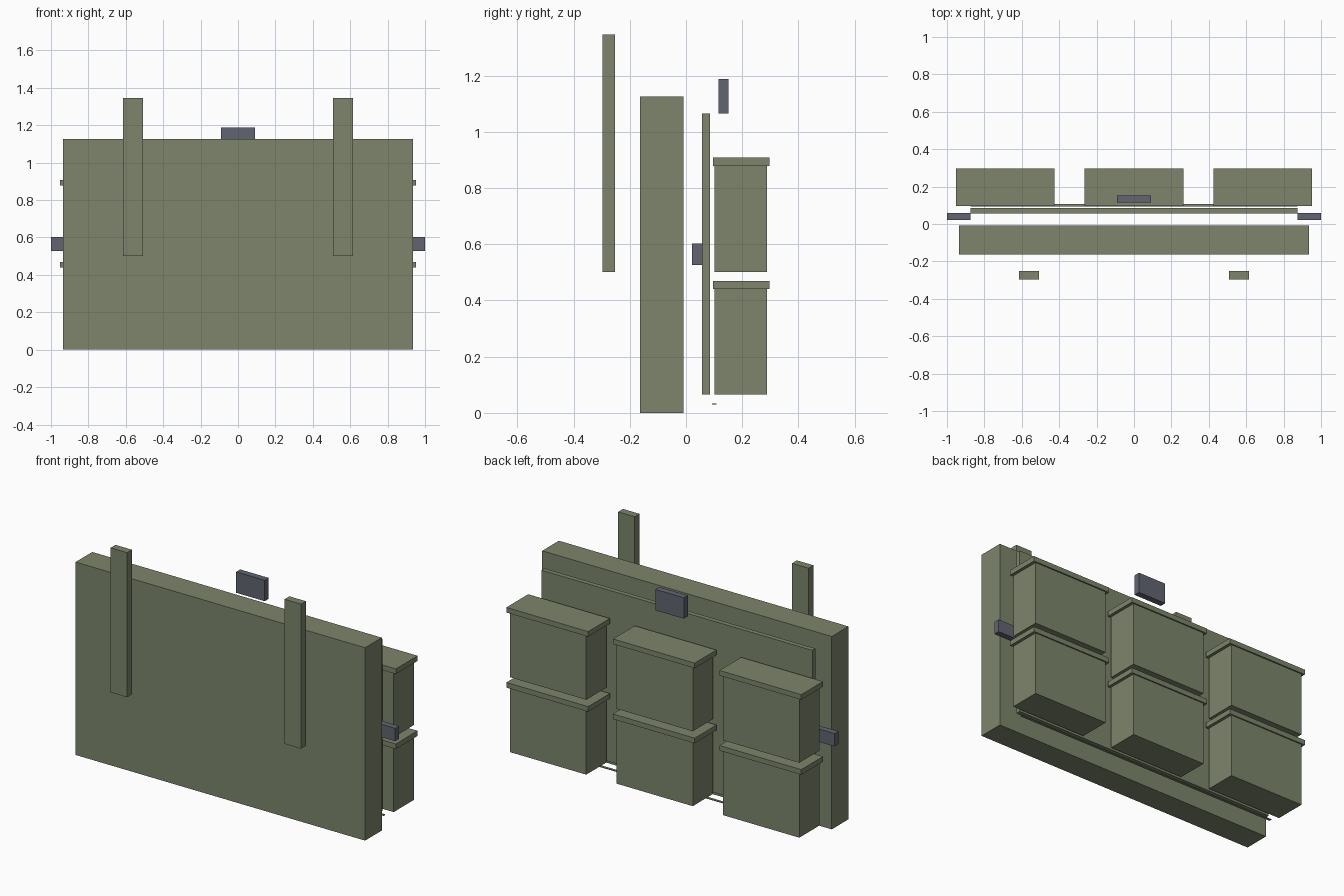
import bpy

cube = bpy.data.objects.get("Cube")
if cube:
    bpy.data.objects.remove(cube, do_unlink=True)


def make_material(name, rgb):
    mat = bpy.data.materials.new(name)
    mat.use_nodes = True
    mat.diffuse_color = (*rgb, 1)
    bsdf = next(n for n in mat.node_tree.nodes if n.type == 'BSDF_PRINCIPLED')
    bsdf.inputs["Base Color"].default_value = (*rgb, 1)
    return mat


olive = make_material("olive_fabric", (0.205, 0.235, 0.147))
slate = make_material("slate_plastic", (0.12, 0.13, 0.168))


def box(name, x, y, z, mat):
    """Box spanning the given (low, high) range on each axis."""
    spans = (x, y, z)
    bpy.ops.mesh.primitive_cube_add(size=1, location=[(a + b) / 2 for a, b in spans])
    obj = bpy.context.object
    obj.name = name
    obj.scale = [b - a for a, b in spans]
    bpy.ops.object.transform_apply(location=False, rotation=False, scale=True)
    obj.data.materials.append(mat)
    return obj


# Main slab and the thin board behind it
box("main_panel", (-0.935, 0.935), (-0.163, -0.009), (0, 1.126), olive)
box("back_board", (-0.875, 0.875), (0.057, 0.085), (0.065, 1.065), olive)
box("bottom_strip", (-0.875, 0.875), (0.093, 0.108), (0.03, 0.034), olive)

# Shoulder straps and side buckles, one per side
for side, s in (("left", 1), ("right", -1)):
    box(side + "_strap", sorted((s * 0.508, s * 0.615)), (-0.297, -0.252), (0.502, 1.346), olive)
    box(side + "_buckle", sorted((s * 0.874, s)), (0.022, 0.058), (0.527, 0.602), slate)

# Carry handle
box("top_handle", (-0.092, 0.092), (0.115, 0.152), (1.066, 1.188), slate)

# Two rows of three lidded pouches
for row, bottom, rim, top in (("lower", 0.065, 0.44, 0.47), ("upper", 0.502, 0.878, 0.908)):
    for column, x in (("right", -0.688), ("middle", 0), ("left", 0.688)):
        name = f"{row}_{column}_pouch"
        box(name, (x - 0.246, x + 0.246), (0.102, 0.289), (bottom, rim), olive)
        box(name + "_lid", (x - 0.264, x + 0.264), (0.096, 0.297), (rim, top), olive)
